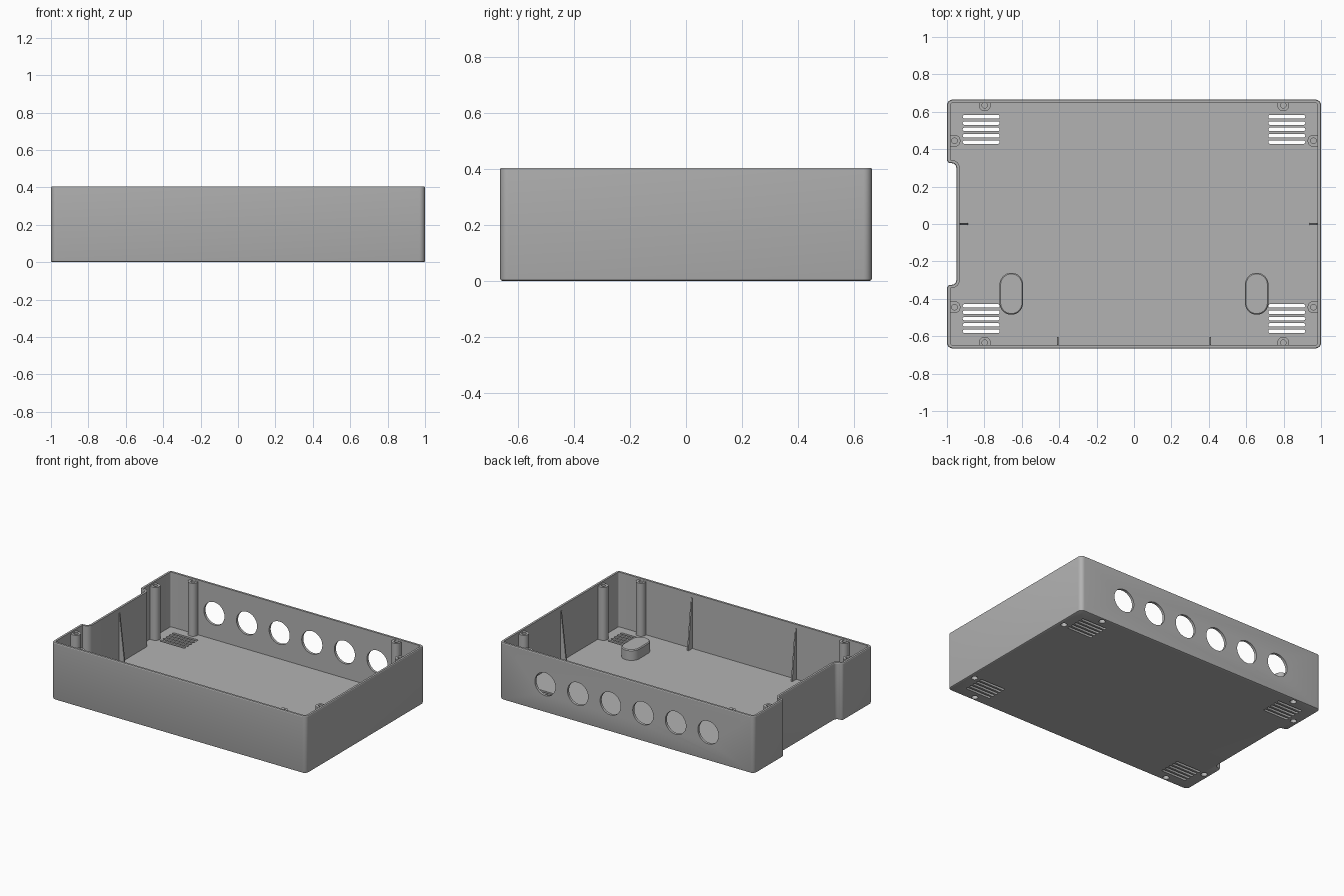
import bpy, bmesh, math
from mathutils import Matrix, Vector

if "Cube" in bpy.data.objects:
    bpy.data.objects.remove(bpy.data.objects["Cube"])

W, D, H = 1.0, 0.665, 0.405        # half width, half depth, height
WALL, FLOOR = 0.018, 0.016

grey = bpy.data.materials.new("plain_grey")
grey.diffuse_color = (0.45, 0.45, 0.45, 1)
grey.use_nodes = True
grey.node_tree.nodes["Principled BSDF"].inputs["Base Color"].default_value = grey.diffuse_color


def finish(name, bm):
    bmesh.ops.recalc_face_normals(bm, faces=bm.faces[:])
    me = bpy.data.meshes.new(name)
    bm.to_mesh(me)
    bm.free()
    ob = bpy.data.objects.new(name, me)
    me.materials.append(grey)
    bpy.context.collection.objects.link(ob)
    return ob


def activate(ob):
    bpy.ops.object.select_all(action='DESELECT')
    ob.select_set(True)
    bpy.context.view_layer.objects.active = ob


def loft(bm, layers):
    """Closed solid through loops with equal point counts."""
    loops = [[bm.verts.new(p) for p in layer] for layer in layers]
    n = len(loops[0])
    for a, b in zip(loops, loops[1:]):
        for i in range(n):
            j = (i + 1) % n
            bm.faces.new((a[i], a[j], b[j], b[i]))
    bm.faces.new(loops[0][::-1])
    bm.faces.new(loops[-1])


def prism(bm, pts, z0, z1, mat=Matrix()):
    loft(bm, [[mat @ Vector((x, y, z)) for x, y in pts] for z in (z0, z1)])


def circle(cx, cy, r, n=24):
    return [(cx + r * math.cos(2 * math.pi * i / n),
             cy + r * math.sin(2 * math.pi * i / n)) for i in range(n)]


def stadium(cx, cy, hx, hy, n=8):
    """Rounded slot outline with half sizes hx, hy."""
    r = min(hx, hy)
    pts = []
    for sx, sy, a0 in ((1, 1, 0), (-1, 1, 90), (-1, -1, 180), (1, -1, 270)):
        for i in range(n + 1):
            a = math.radians(a0 + 90 * i / n)
            p = (cx + sx * (hx - r) + r * math.cos(a), cy + sy * (hy - r) + r * math.sin(a))
            if not pts or math.dist(p, pts[-1]) > 1e-5:
                pts.append(p)
    if math.dist(pts[0], pts[-1]) < 1e-5:
        pts.pop()
    return pts


def outline(t, n=6):
    """Box outline inset by t, with the stepped-in left side."""
    x, y, rx, ry = W - t, D - t, -0.95 + t, 0.325 + t
    corners = [(x, -y, .03 - t), (x, y, .03 - t), (-x, y, .03 - t),
               (-x, ry, .02 - t), (rx, ry, .025 + t),
               (rx, -ry, .025 + t), (-x, -ry, .02 - t), (-x, -y, .03 - t)]
    pts = []
    for k, (cx, cy, r) in enumerate(corners):
        c = Vector((cx, cy))
        u = (Vector(corners[k - 1][:2]) - c).normalized()
        v = (Vector(corners[(k + 1) % 8][:2]) - c).normalized()
        mid = c + (u + v) * r
        for i in range(n + 1):
            a = math.pi / 2 * i / n
            pts.append(mid - v * r * math.cos(a) - u * r * math.sin(a))
    return pts


# Tray shell: outer wall, rim, inner wall and floor
bm = bmesh.new()
loft(bm, [[(p.x, p.y, z) for p in outline(t)] for t, z in
          ((.008, 0), (.002, .003), (0, .009), (0, H - .005), (.003, H), (WALL, H), (WALL, FLOOR))])
shell = finish("tray_shell", bm)

# Screw post places: centre and direction towards the wall
posts = [(sx * .798, sy * .635, 0, sy) for sx in (-1, 1) for sy in (-1, 1)]
posts += [(sx * .96, sy * .445, sx, 0) for sx in (-1, 1) for sy in (-1, 1)]

# Screw posts: half-round columns merging into the walls
bm = bmesh.new()
R = 0.032
for cx, cy, dx, dy in posts:
    reach = (W - .01 - abs(cx)) if dx else (D - .01 - abs(cy))
    base = math.atan2(dy, dx)
    pts = [(R * math.cos(math.pi / 2 + math.pi * i / 14),
            R * math.sin(math.pi / 2 + math.pi * i / 14)) for i in range(15)]
    pts += [(reach, -R), (reach, R)]
    prism(bm, pts, .008, .392,
          Matrix.Translation((cx, cy, 0)) @ Matrix.Rotation(base, 4, 'Z'))
screw_posts = finish("screw_posts", bm)

# Cutter for vents, screw bores and the row of back holes
bm = bmesh.new()
for sx in (-1, 1):
    for sy in (-1, 1):
        for i in range(5):
            prism(bm, stadium(sx * .817, sy * (.438 + .0338 * i), .099, .0095, 4), -.05, .05)
for cx, cy, dx, dy in posts:
    prism(bm, circle(cx - dx * .002, cy - dy * .002, .021), -.05, .33)
    prism(bm, circle(cx, cy, .015), .35, .45)
upright = Matrix.Rotation(math.pi / 2, 4, 'X')      # local z becomes -y
for i in range(6):
    prism(bm, circle(-.64 + .256 * i, .2, .081, 40), -D - .05, -D + .05, upright)
cutter = finish("hole_cutter", bm)
cutter.hide_render = True

for ob in (shell, screw_posts):
    mod = ob.modifiers.new("holes", 'BOOLEAN')
    mod.operation, mod.solver, mod.object = 'DIFFERENCE', 'EXACT', cutter
    activate(ob)
    bpy.ops.object.modifier_apply(modifier=mod.name)
bpy.data.objects.remove(cutter)

# Raised oval pads on the floor
bm = bmesh.new()
for sx in (-1, 1):
    lo, hi = stadium(sx * .656, -.373, .063, .112), stadium(sx * .656, -.373, .057, .106)
    loft(bm, [[(x, y, z) for x, y in pts] for pts, z in ((lo, .01), (lo, .084), (hi, .09))])
pads = finish("floor_pads", bm)

# Tapered stiffening ribs on the front and side walls
bm = bmesh.new()
for x, y, ang in ((-.408, -D + .01, 90), (.408, -D + .01, 90),
                  (-.94, 0, 0), (W - .01, 0, 180)):
    tri = [(0, .01), (.052, .01), (.052, .03), (.012, .375), (0, .375)]
    mat = (Matrix.Translation((x, y, 0)) @ Matrix.Rotation(math.radians(ang), 4, 'Z') @ upright)
    prism(bm, tri, -.005, .005, mat)
ribs = finish("wall_ribs", bm)

for ob in (shell, screw_posts, pads):
    activate(ob)
    bpy.ops.object.shade_smooth_by_angle(angle=math.radians(30))
